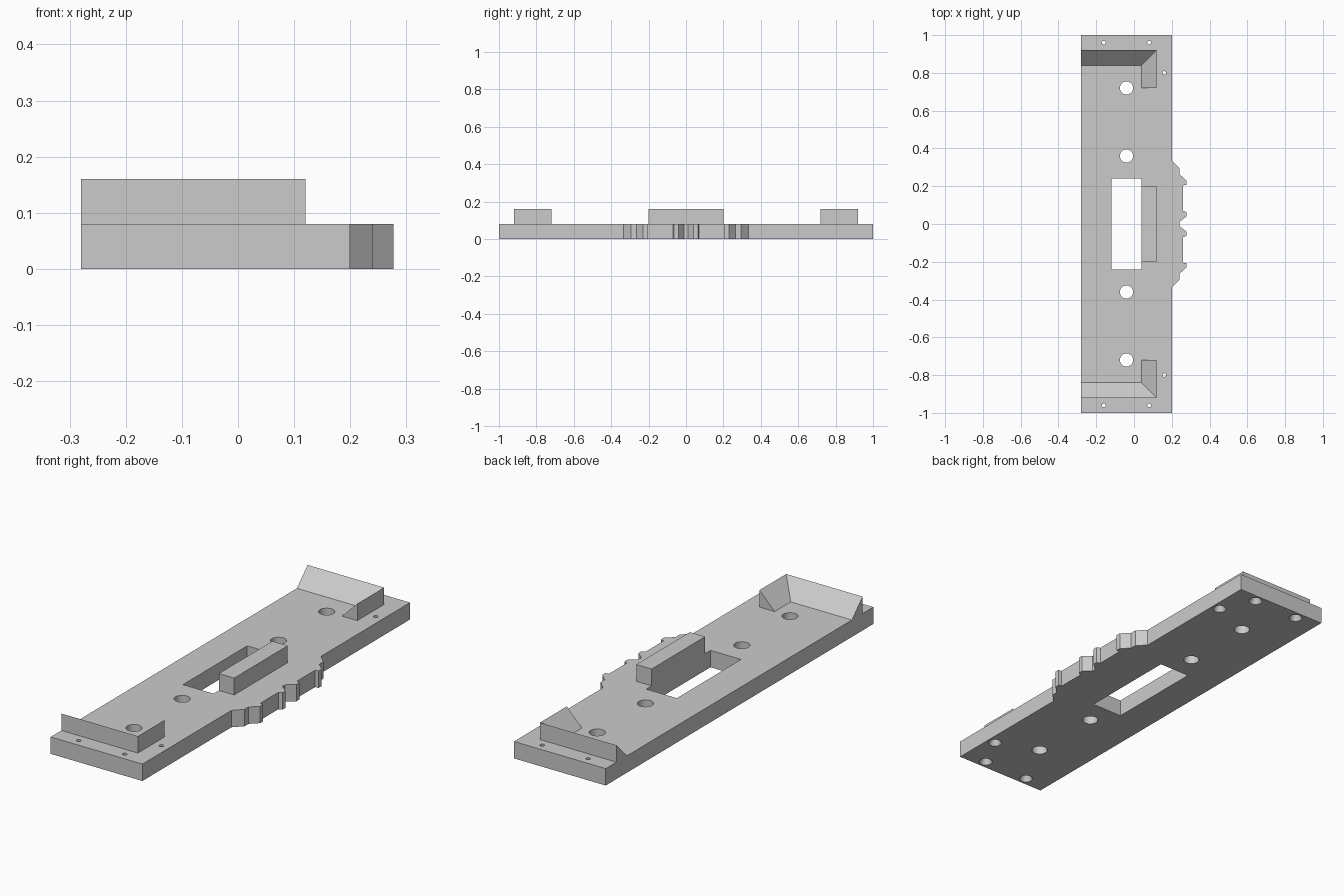
import bpy, bmesh, math

if "Cube" in bpy.data.objects:
    bpy.data.objects.remove(bpy.data.objects["Cube"])

T = 0.08          # plate thickness
TOP = 0.16        # top of the raised parts

grey = bpy.data.materials.new("light_grey")
grey.diffuse_color = (0.6, 0.6, 0.6, 1)
grey.use_nodes = True
grey.node_tree.nodes["Principled BSDF"].inputs["Base Color"].default_value = grey.diffuse_color


def finish(name, bm):
    bmesh.ops.recalc_face_normals(bm, faces=bm.faces)
    me = bpy.data.meshes.new(name)
    bm.to_mesh(me)
    bm.free()
    me.materials.append(grey)
    ob = bpy.data.objects.new(name, me)
    bpy.context.collection.objects.link(ob)
    return ob


def prism(name, outline, z0, z1):
    bm = bmesh.new()
    face = bm.faces.new([bm.verts.new((x, y, z0)) for x, y in outline])
    ext = bmesh.ops.extrude_face_region(bm, geom=[face])
    for v in ext["geom"]:
        if isinstance(v, bmesh.types.BMVert):
            v.co.z = z1
    return finish(name, bm)


def rect(x0, x1, y0, y1):
    return [(x0, y0), (x1, y0), (x1, y1), (x0, y1)]


def lathe_cutter(name, x, y, profile, sides=32):
    # stacked rings of (radius, height)
    bm = bmesh.new()
    rings = []
    for r, z in profile:
        rings.append([bm.verts.new((x + r * math.cos(2 * math.pi * i / sides),
                                    y + r * math.sin(2 * math.pi * i / sides), z))
                      for i in range(sides)])
    for a, b in zip(rings, rings[1:]):
        for i in range(sides):
            j = (i + 1) % sides
            bm.faces.new((a[i], a[j], b[j], b[i]))
    bm.faces.new(rings[0])
    bm.faces.new(rings[-1])
    return finish(name, bm)


# Base plate with the notched edge on the right
half = [(0.24, 0.01), (0.277, 0.04), (0.277, 0.063), (0.26, 0.07), (0.26, 0.205),
        (0.277, 0.207), (0.277, 0.23), (0.24, 0.265), (0.24, 0.295), (0.20, 0.335)]
edge = [(x, -y) for x, y in reversed(half)] + half
plate = prism("base_plate", [(-0.28, 1), (-0.28, -1), (0.2, -1)] + edge + [(0.2, 1)], 0, T)

# Slot, mounting holes and countersunk screw holes
cutters = [prism("slot_cutter", rect(-0.12, 0.04, -0.24, 0.24), -0.05, T + 0.05)]
for s in (-1, 1):
    for y in (0.36, 0.72):
        cutters.append(lathe_cutter("mounting_hole_cutter", -0.04, s * y,
                                    [(0.035, -0.05), (0.035, T + 0.05)]))
    for x, y in ((-0.16, 0.96), (0.08, 0.96), (0.16, 0.80)):
        cutters.append(lathe_cutter("screw_hole_cutter", x, s * y,
                                    [(0.03, -0.05), (0.03, 0), (0.01, 0.04), (0.01, T + 0.05)], 24))
for c in cutters:
    mod = plate.modifiers.new("cut", "BOOLEAN")
    mod.operation = "DIFFERENCE"
    mod.solver = "EXACT"
    mod.object = c
bpy.context.view_layer.objects.active = plate
plate.select_set(True)
for mod in list(plate.modifiers):
    bpy.ops.object.modifier_apply(modifier=mod.name)
for c in cutters:
    bpy.data.objects.remove(c)
bpy.ops.object.shade_smooth_by_angle(angle=math.radians(25))

# Central stop block beside the slot
prism("centre_block", rect(0.04, 0.12, -0.2, 0.2), T, TOP)

# Mitred corner ridges with a sloped inner side
for s, name in ((-1, "front_corner_ridge"), (1, "back_corner_ridge")):
    bm = bmesh.new()
    stations = [((-0.28, 0.84), (-0.28, 0.92)),
                ((0.04, 0.84), (0.12, 0.92)),
                ((0.04, 0.72), (0.12, 0.72))]
    rings = []
    for (ix, iy), (ox, oy) in stations:
        rings.append([bm.verts.new(p) for p in
                      ((ix, s * iy, T), (ox, s * oy, T), (ox, s * oy, TOP))])
    for a, b in zip(rings, rings[1:]):
        for i in range(3):
            j = (i + 1) % 3
            bm.faces.new((a[i], a[j], b[j], b[i]))
    bm.faces.new(rings[0])
    bm.faces.new(rings[-1])
    finish(name, bm)
